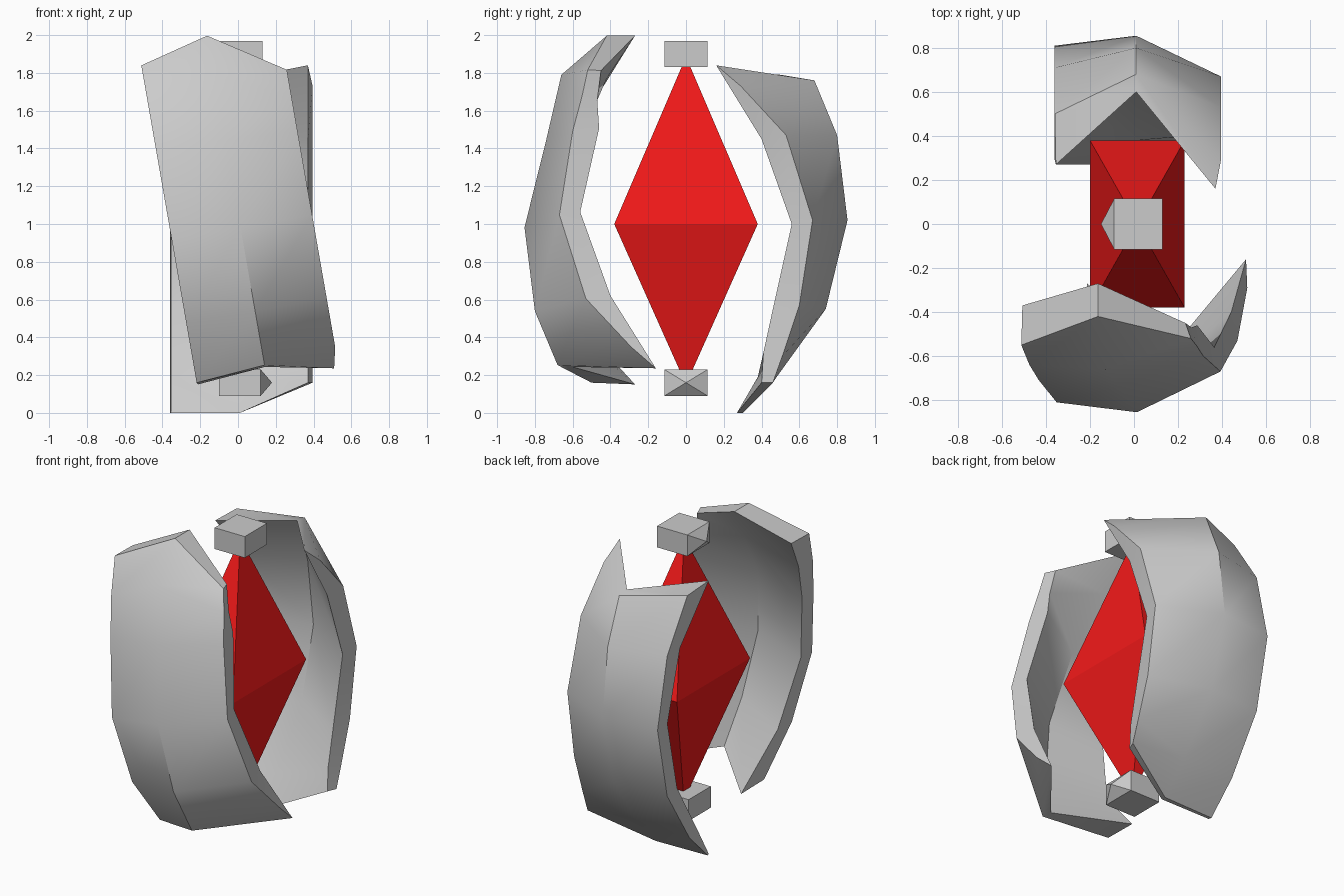
import bpy, bmesh, math
from mathutils import Matrix

if "Cube" in bpy.data.objects:
    bpy.data.objects.remove(bpy.data.objects["Cube"])


def finish(name, bm, smooth_angle=None):
    bmesh.ops.recalc_face_normals(bm, faces=bm.faces)
    mesh = bpy.data.meshes.new(name)
    bm.to_mesh(mesh)
    bm.free()
    ob = bpy.data.objects.new(name, mesh)
    bpy.context.collection.objects.link(ob)
    if smooth_angle:
        bpy.ops.object.select_all(action='DESELECT')
        ob.select_set(True)
        bpy.context.view_layer.objects.active = ob
        bpy.ops.object.shade_smooth_by_angle(angle=math.radians(smooth_angle))
    return ob


def shell(name, outer, inner, matrix=Matrix()):
    """Thick curved panel; each row holds (y, z) for its left, centre and right column."""
    bm = bmesh.new()

    def grid(rows, xs):
        return [[bm.verts.new((x, *p)) for x, p in zip(xs, row)] for row in rows]

    a = grid(outer, (-0.36, 0.01, 0.395))
    b = grid(inner, (-0.355, 0.01, 0.37))
    n = len(a) - 1
    for g in (a, b):
        for i in range(n):
            for j in range(2):
                bm.faces.new((g[i][j], g[i][j + 1], g[i + 1][j + 1], g[i + 1][j]))
    for j in (0, 2):
        for i in range(n):
            bm.faces.new((a[i][j], a[i + 1][j], b[i + 1][j], b[i][j]))
    for i in (0, n):
        for j in range(2):
            bm.faces.new((a[i][j], a[i][j + 1], b[i][j + 1], b[i][j]))
    bm.transform(matrix)
    return finish(name, bm, 35)


# Shared rows of the panels, from the notched end to the middle
outer = [[(0.50, 1.79), (0.68, 1.76), (0.29, 1.73)],
         [(0.71, 1.47), (0.80, 1.47), (0.53, 1.47)],
         [(0.81, 1.02), (0.855, 1.02), (0.67, 1.02)],
         [(0.71, 0.55), (0.74, 0.55), (0.60, 0.57)]]
inner = [[(0.27, 1.80), (0.60, 1.77), (0.16, 1.84)],
         [(0.57, 1.47), (0.71, 1.47), (0.40, 1.45)],
         [(0.70, 1.02), (0.77, 1.02), (0.56, 1.00)],
         [(0.60, 0.56), (0.65, 0.56), (0.46, 0.55)]]

# Back panel with its curled lower end
shell("back_panel",
      outer + [[(0.48, 0.19), (0.48, 0.19), (0.51, 0.30)], [(0.29, 0.0), (0.30, 0.0), (0.46, 0.16)]],
      inner + [[(0.38, 0.19), (0.38, 0.19), (0.41, 0.32)], [(0.27, 0.0), (0.27, 0.0), (0.40, 0.16)]])

# Front panel: same shell upside down, tilted, with a peaked end
turn = (Matrix.Translation((0, 0, 1)) @ Matrix.Rotation(math.radians(-9.9), 4, 'Y')
        @ Matrix.Rotation(math.pi, 4, 'X') @ Matrix.Translation((0, 0, -1)))
shell("front_panel",
      outer + [[(0.64, 0.30), (0.66, 0.20), (0.55, 0.38)], [(0.55, 0.085), (0.42, -0.01), (0.52, 0.24)]],
      inner + [[(0.50, 0.30), (0.42, 0.22), (0.47, 0.40)], [(0.37, 0.085), (0.27, -0.01), (0.45, 0.24)]],
      turn)

# Red crystal: four-sided double pyramid
bm = bmesh.new()
ring = [bm.verts.new(p) for p in ((-0.2, -0.38, 1), (0.23, -0.38, 1), (0.23, 0.38, 1), (-0.2, 0.38, 1))]
for z in (1.885, 0.15):
    tip = bm.verts.new((0.015, 0, z))
    for i in range(4):
        bm.faces.new((ring[i], ring[(i + 1) % 4], tip))
crystal = finish("crystal", bm)
red = bpy.data.materials.new("red")
red.diffuse_color = (0.9, 0.01, 0.01, 1)
red.use_nodes = True
red.node_tree.nodes["Principled BSDF"].inputs["Base Color"].default_value = red.diffuse_color
crystal.data.materials.append(red)


# Capstones: block with a pointed nose on one side
def capstone(name, matrix):
    bm = bmesh.new()
    bmesh.ops.create_cube(bm, size=1, matrix=Matrix.Diagonal((0.22, 0.23, 0.14, 1)))
    side = min(bm.faces, key=lambda f: f.calc_center_median().x)
    nose = bmesh.ops.poke(bm, faces=[side])["verts"][0]
    nose.co.x -= 0.06
    bm.transform(matrix)
    finish(name, bm, 40)


capstone("top_stone", Matrix.Translation((0.02, 0, 1.9)))
capstone("bottom_stone", Matrix.Translation((0.01, 0, 0.16)) @ Matrix.Rotation(math.pi, 4, 'Y'))
